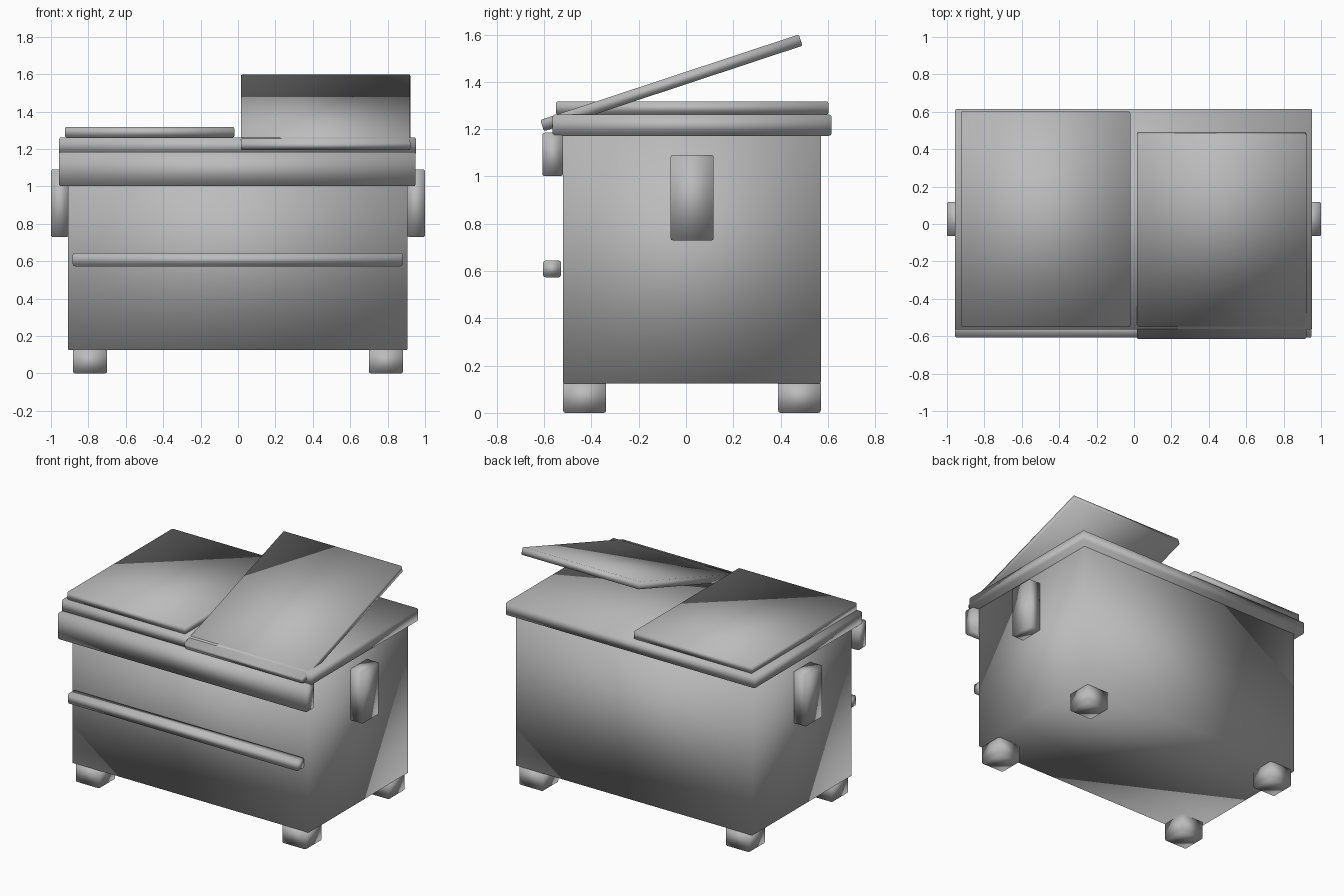
import bpy
import bmesh
import math
from mathutils import Matrix, Vector

if "Cube" in bpy.data.objects:
    bpy.data.objects.remove(bpy.data.objects["Cube"])

grey = bpy.data.materials.new("painted_grey_steel")
grey.diffuse_color = (0.5, 0.5, 0.5, 1)
grey.use_nodes = True
grey.node_tree.nodes["Principled BSDF"].inputs["Base Color"].default_value = grey.diffuse_color


def box(name, x, y, z, bevel=0.01, tilt=0):
    """Softened box from its (min, max) range on each axis, tilted about x.
    Its shading is rounded: every corner normal points along the corner diagonal."""
    ranges = (x, y, z)
    size = [b - a for a, b in ranges]
    bm = bmesh.new()
    bmesh.ops.create_cube(bm, size=1, matrix=Matrix.Diagonal((*size, 1)))
    bmesh.ops.bevel(bm, geom=bm.edges[:], offset=bevel, segments=2,
                    profile=0.5, affect='EDGES')
    mesh = bpy.data.meshes.new(name)
    bm.to_mesh(mesh)
    bm.free()
    mesh.shade_smooth()
    mesh.normals_split_custom_set_from_vertices(
        [Vector([math.copysign(1, c) for c in v.co]).normalized() for v in mesh.vertices])
    mesh.materials.append(grey)
    ob = bpy.data.objects.new(name, mesh)
    ob.location = [(a + b) / 2 for a, b in ranges]
    ob.rotation_euler.x = tilt
    bpy.context.collection.objects.link(ob)
    return ob


# Container and the rim around its top
box("container_body", (-0.908, 0.906), (-0.52, 0.57), (0.125, 1.2), 0.005)
box("top_rim", (-0.957, 0.953), (-0.565, 0.616), (1.172, 1.262), 0.011)

# Closed lid on the left, propped lid on the right
box("closed_lid", (-0.925, -0.02), (-0.55, 0.602), (1.262, 1.318), 0.008)
box("open_lid", (0.015, 0.921), (-0.638, 0.514), (1.371, 1.421), 0.008,
    tilt=math.radians(18.3))

# Front plate and handle rail
box("front_plate", (-0.957, 0.95), (-0.608, -0.52), (1.001, 1.185), 0.011)
box("front_rail", (-0.884, 0.88), (-0.605, -0.528), (0.573, 0.645), 0.012)

# Lifting pockets and feet, mirrored left and right
for side, s in (("left", -1), ("right", 1)):
    box(side + "_lifting_pocket", sorted((s * 0.905, s * 1.0)), (-0.065, 0.117),
        (0.73, 1.09), 0.008)
    for end, y in (("front", (-0.52, -0.338)), ("back", (0.39, 0.57))):
        box(f"{end}_{side}_foot", sorted((s * 0.70, s * 0.882)), y, (0, 0.135), 0.01)
